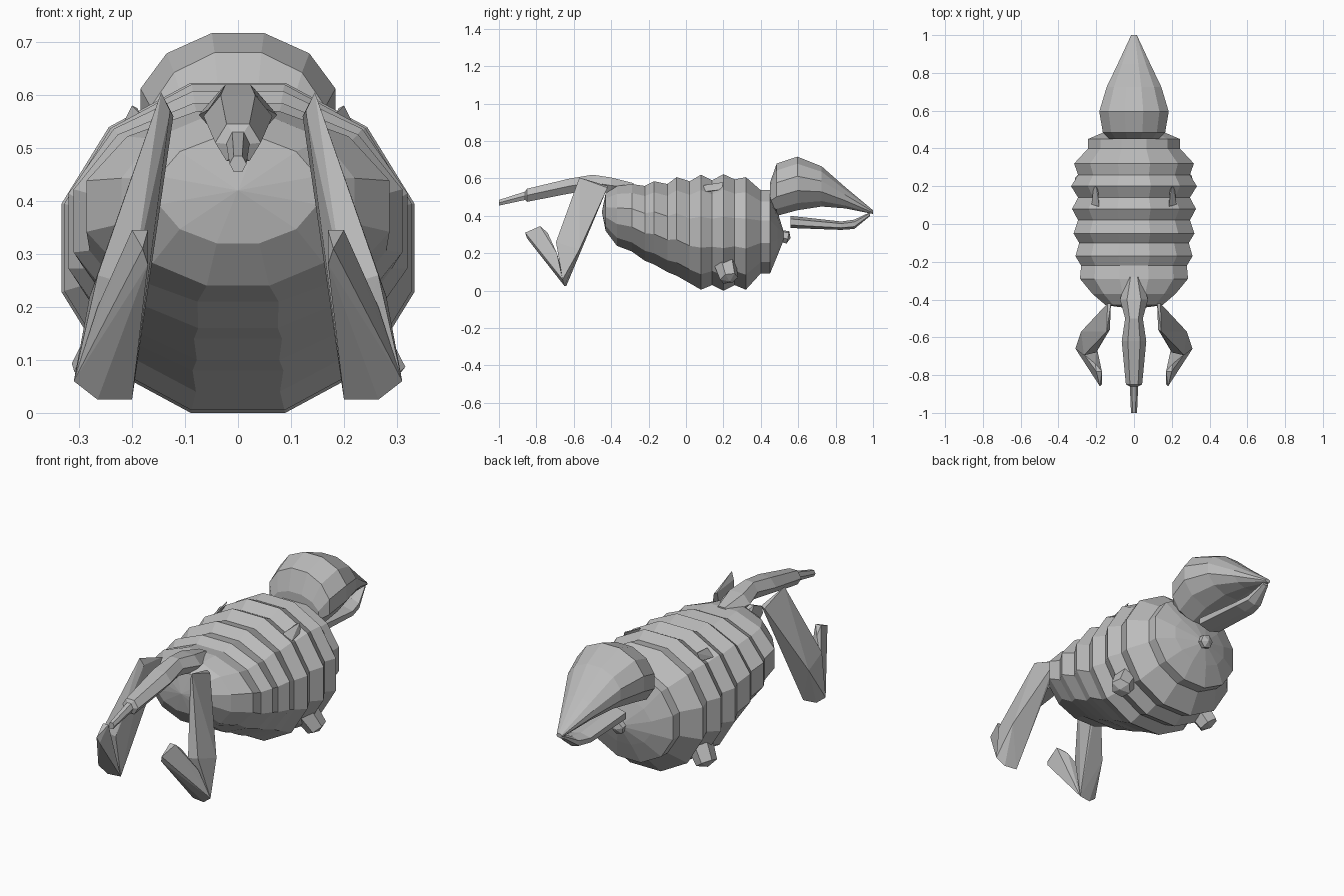
import bpy, bmesh
from math import sin, cos, pi
from mathutils import Vector

cube = bpy.data.objects.get("Cube")
if cube:
    bpy.data.objects.remove(cube, do_unlink=True)

grey = bpy.data.materials.new("plain_grey")
grey.use_nodes = True
grey.diffuse_color = (0.5, 0.5, 0.5, 1)
grey.node_tree.nodes["Principled BSDF"].inputs["Base Color"].default_value = (0.5, 0.5, 0.5, 1)


def finish(name, bm):
    bmesh.ops.recalc_face_normals(bm, faces=bm.faces)
    mesh = bpy.data.meshes.new(name)
    bm.to_mesh(mesh)
    bm.free()
    mesh.materials.append(grey)
    obj = bpy.data.objects.new(name, mesh)
    bpy.context.collection.objects.link(obj)
    return obj


def skin(bm, rings, start=None, end=None):
    """Bridge rings of vertices and close both ends, with a fan if a tip is given."""
    n = len(rings[0])
    for a, b in zip(rings, rings[1:]):
        for i in range(n):
            j = (i + 1) % n
            bm.faces.new((a[i], a[j], b[j], b[i]))
    for ring, tip in ((rings[0], start), (rings[-1], end)):
        if tip:
            v = bm.verts.new(tip)
            for i in range(n):
                bm.faces.new((ring[i], ring[(i + 1) % n], v))
        else:
            bm.faces.new(ring)


def loft(name, sections, sides, turn=0.5, start=None, end=None):
    """Sections are (y, bottom, top, half width)."""
    bm = bmesh.new()
    angles = [2 * pi * (i + turn) / sides for i in range(sides)]
    wide = max(cos(a) for a in angles)
    high = max(sin(a) for a in angles)
    rings = []
    for y, low, top, half in sections:
        mid, rise = (low + top) / 2, (top - low) / 2
        rings.append([bm.verts.new((half * cos(a) / wide, y, mid + rise * sin(a) / high))
                      for a in angles])
    skin(bm, rings, start, end)
    return finish(name, bm)


def hull(name, points, side):
    """Faceted solid around a few corner points, mirrored by side."""
    bm = bmesh.new()
    for x, y, z in points:
        bm.verts.new((x * side, y, z))
    res = bmesh.ops.convex_hull(bm, input=bm.verts)
    loose = [v for v in bm.verts if not v.link_faces]
    bmesh.ops.delete(bm, geom=loose, context='VERTS')
    return finish(name, bm)


def stub(name, base, tip, r1, r2, sides=6):
    """Tapered peg with a blunt point between two positions."""
    bm = bmesh.new()
    base, tip = Vector(base), Vector(tip)
    axis = (tip - base).normalized()
    u = axis.orthogonal().normalized()
    w = axis.cross(u)
    rings = []
    for c, r in ((base, r1), (tip, r2)):
        rings.append([bm.verts.new(c + r * (u * cos(2 * pi * i / sides) + w * sin(2 * pi * i / sides)))
                      for i in range(sides)])
    skin(bm, rings, None, tip + axis * r2 * 0.4)
    return finish(name, bm)


# Ridged body with fanned ends
loft("body", [
    (-.43, .32, .52, .15), (-.37, .24, .56, .22), (-.29, .21, .57, .286),
    (-.22, .16, .56, .28), (-.17, .14, .585, .31), (-.10, .10, .57, .29),
    (-.05, .08, .607, .32), (.02, .04, .585, .296), (.08, .005, .62, .328),
    (.14, .03, .59, .296), (.20, 0, .623, .333), (.26, .03, .595, .296),
    (.32, .005, .607, .317), (.40, .093, .537, .243), (.45, .093, .537, .243),
    (.49, .19, .42, .15)], 12, start=(0, -.45, .42), end=(0, .53, .29))

# Head tapering to the beak, and the lower jaw
loft("head", [
    (.45, .42, .58, .13), (.485, .40, .68, .165), (.595, .43, .717, .184),
    (.725, .45, .665, .145), (.85, .44, .555, .085), (1, .41, .43, .015)], 12)
loft("lower_jaw", [
    (.56, .335, .40, .06), (.83, .325, .37, .055), (.90, .33, .38, .04),
    (.985, .40, .42, .014)], 6)

# Jointed tail with a thin end
loft("tail", [
    (-.28, .52, .575, .037), (-.40, .52, .605, .074), (-.50, .535, .62, .047),
    (-.62, .52, .60, .065), (-.85, .475, .545, .043), (-.86, .485, .53, .022),
    (-1, .455, .485, .016)], 6, turn=0)

# Peg on the chest
stub("chest_peg", (0, .47, .30), (0, .545, .285), .03, .035)

# Paired parts: folded legs, belly pegs and small back fins
ankle = [(.31, -.66, .06), (.20, -.64, .025), (.265, -.65, .025)]
for side, word in ((1, "left"), (-1, "right")):
    hull(word + "_thigh", ankle + [
        (.145, -.57, .605), (.128, -.56, .57), (.122, -.42, .56), (.14, -.42, .55),
        (.265, -.695, .26), (.20, -.68, .24), (.28, -.57, .22)], side)
    hull(word + "_foot", ankle + [
        (.18, -.86, .31), (.17, -.85, .28), (.20, -.78, .345), (.17, -.78, .345),
        (.205, -.74, .31), (.265, -.69, .20)], side)
    stub(word + "_belly_peg", (side * .20, .20, .18), (side * .275, .23, .065), .065, .05)
    hull(word + "_back_fin", [
        (.20, .20, .58), (.19, .18, .575), (.215, .19, .54), (.225, .10, .53),
        (.19, .02, .515), (.185, .10, .565)], side)
